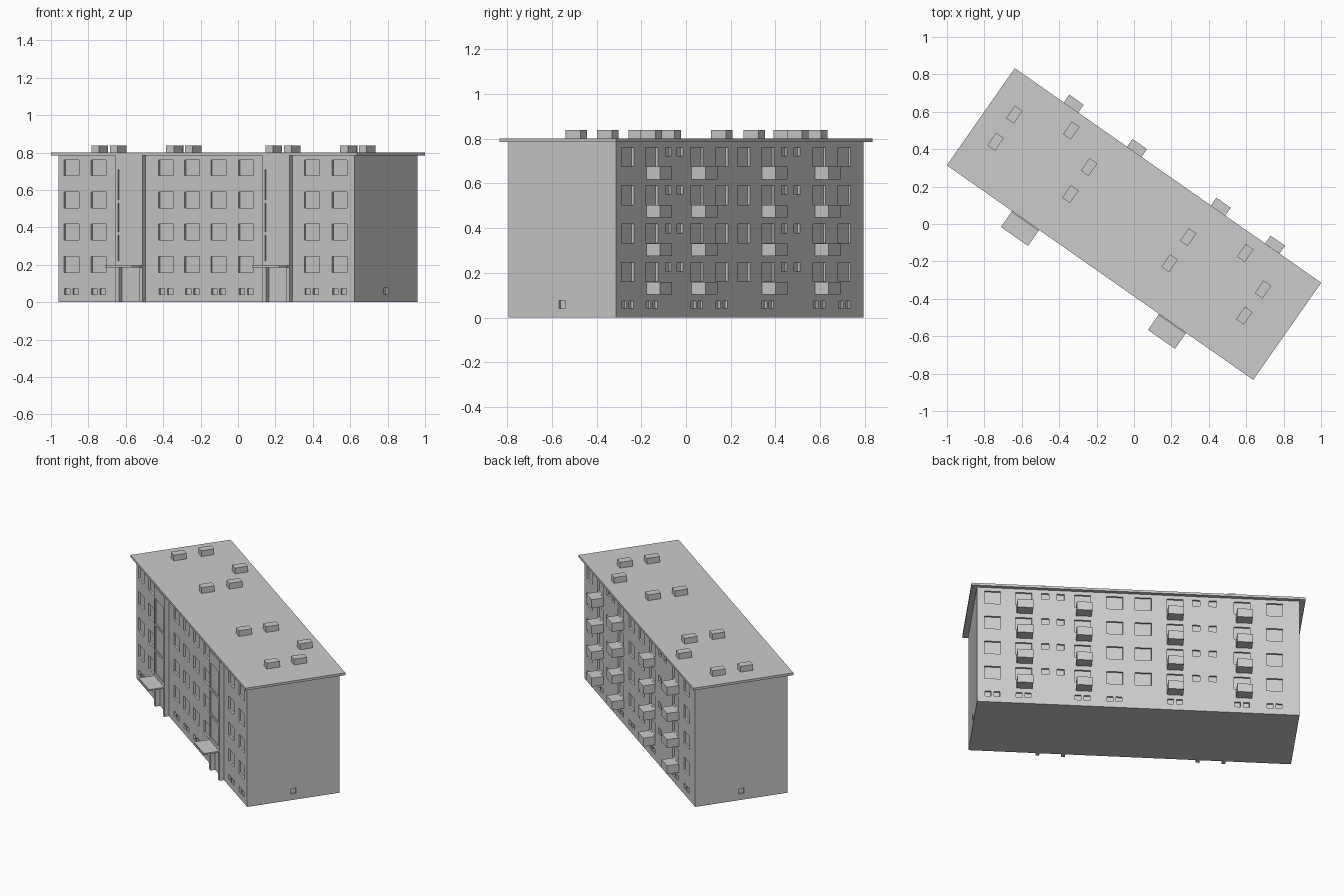
import bpy, bmesh, math
from mathutils import Matrix, Vector

if "Cube" in bpy.data.objects:
    bpy.data.objects.remove(bpy.data.objects["Cube"])

ANGLE = math.radians(-35)      # whole block is turned in plan
HU, HV = 0.965, 0.293          # half length / half depth of the walls
STAIR_V = -0.323               # front face of the stair towers
FLOORS = [0.160 + 0.172 * i for i in range(4)]


def boxes(name, items):
    """One object made of boxes (u0, u1, v0, v1, z0, z1) in building axes."""
    bm = bmesh.new()
    for u0, u1, v0, v1, z0, z1 in items:
        m = Matrix.Translation(((u0 + u1) / 2, (v0 + v1) / 2, (z0 + z1) / 2)) \
            @ Matrix.Diagonal((u1 - u0, v1 - v0, z1 - z0, 1))
        bmesh.ops.create_cube(bm, size=1, matrix=m)
    me = bpy.data.meshes.new(name)
    bm.to_mesh(me)
    bm.free()
    ob = bpy.data.objects.new(name, me)
    ob.rotation_euler.z = ANGLE
    bpy.context.collection.objects.link(ob)
    return ob


def carve(ob, items):
    """Cut box-shaped recesses and discard the cutter."""
    cutter = boxes("recess_cutter", items)
    cutter.hide_render = True
    mod = ob.modifiers.new("recesses", 'BOOLEAN')
    mod.operation, mod.solver, mod.object = 'DIFFERENCE', 'EXACT', cutter
    bpy.context.view_layer.objects.active = ob
    bpy.ops.object.modifier_apply(modifier=mod.name)
    bpy.data.objects.remove(cutter)


def recess(u, w, z0, z1, side, depth=0.012):
    """Recess on the front (side -1) or back (side 1) wall."""
    a, b = sorted((side * (HV - depth), side * (HV + 0.02)))
    return (u - w / 2, u + w / 2, a, b, z0, z1)


# Main walls with windows
walls = boxes("walls", [(-HU, HU, -HV, HV, 0, 0.788)])
front_cols = [-0.882, -0.705, -0.265, -0.094, 0.077, 0.257, 0.687, 0.868]
back_cols = [-0.815, -0.62, -0.22, -0.03, 0.141, 0.333, 0.686, 0.873]
cuts = []
for side, cols in ((-1, front_cols), (1, back_cols)):
    for u in cols:
        cuts += [recess(u, 0.097, z, z + 0.085, side) for z in FLOORS]
        if u != -0.03:
            cuts += [recess(u + d, 0.036, 0.04, 0.073, side)
                     for d in (-0.027, 0.027)]
# Small bathroom windows on the back
for u in (-0.446, -0.348, 0.465, 0.557):
    cuts += [recess(u, 0.045, z + 0.045, z + 0.085, 1) for z in FLOORS]
# Basement window in each end wall
for s in (-1, 1):
    a, b = sorted((s * (HU - 0.012), s * (HU + 0.02)))
    cuts.append((a, b, -0.018, 0.018, 0.04, 0.075))
carve(walls, cuts)

# Flat overhanging roof
boxes("roof_slab", [(-1.0, 1.0, -0.317, 0.317, 0.785, 0.80)])

# Stair towers on two piers, with entrance canopies
for i, (u0, u1) in enumerate(((-0.574, -0.397), (0.386, 0.562))):
    tower = boxes(f"stair_tower_{i}", [(u0, u1, STAIR_V, -HV + 0.01, 0, 0.786)])
    door = (u0 + 0.022, u1 - 0.022, STAIR_V - 0.02, -HV + 0.02, -0.01, 0.186)
    panes = [(u0 + 0.018, u1 - 0.018, STAIR_V - 0.02, STAIR_V + 0.006, a, b)
             for a, b in ((0.22, 0.36), (0.375, 0.53), (0.545, 0.71))]
    carve(tower, [door] + panes)
    boxes(f"entrance_canopy_{i}", [(u0, u1, -0.421, STAIR_V + 0.01, 0.186, 0.195)])

# Balconies stacked on the back
for i, u in enumerate((-0.633, -0.22, 0.327, 0.681)):
    boxes(f"balconies_{i}", [(u - 0.047, u + 0.047, HV - 0.015, 0.368,
                              z - 0.058, z - 0.002) for z in FLOORS])

# Vent boxes on the roof, located in plan
vents = []
for x, y in ((-0.64, 0.585), (-0.74, 0.44), (-0.335, 0.50), (-0.24, 0.305),
             (-0.34, 0.16), (0.29, -0.07), (0.19, -0.21), (0.595, -0.155),
             (0.69, -0.35), (0.59, -0.49)):
    p = Matrix.Rotation(-ANGLE, 3, 'Z') @ Vector((x, y, 0))
    vents.append((p.x - 0.025, p.x + 0.025, p.y - 0.041, p.y + 0.041, 0.795, 0.838))
boxes("roof_vents", vents)
